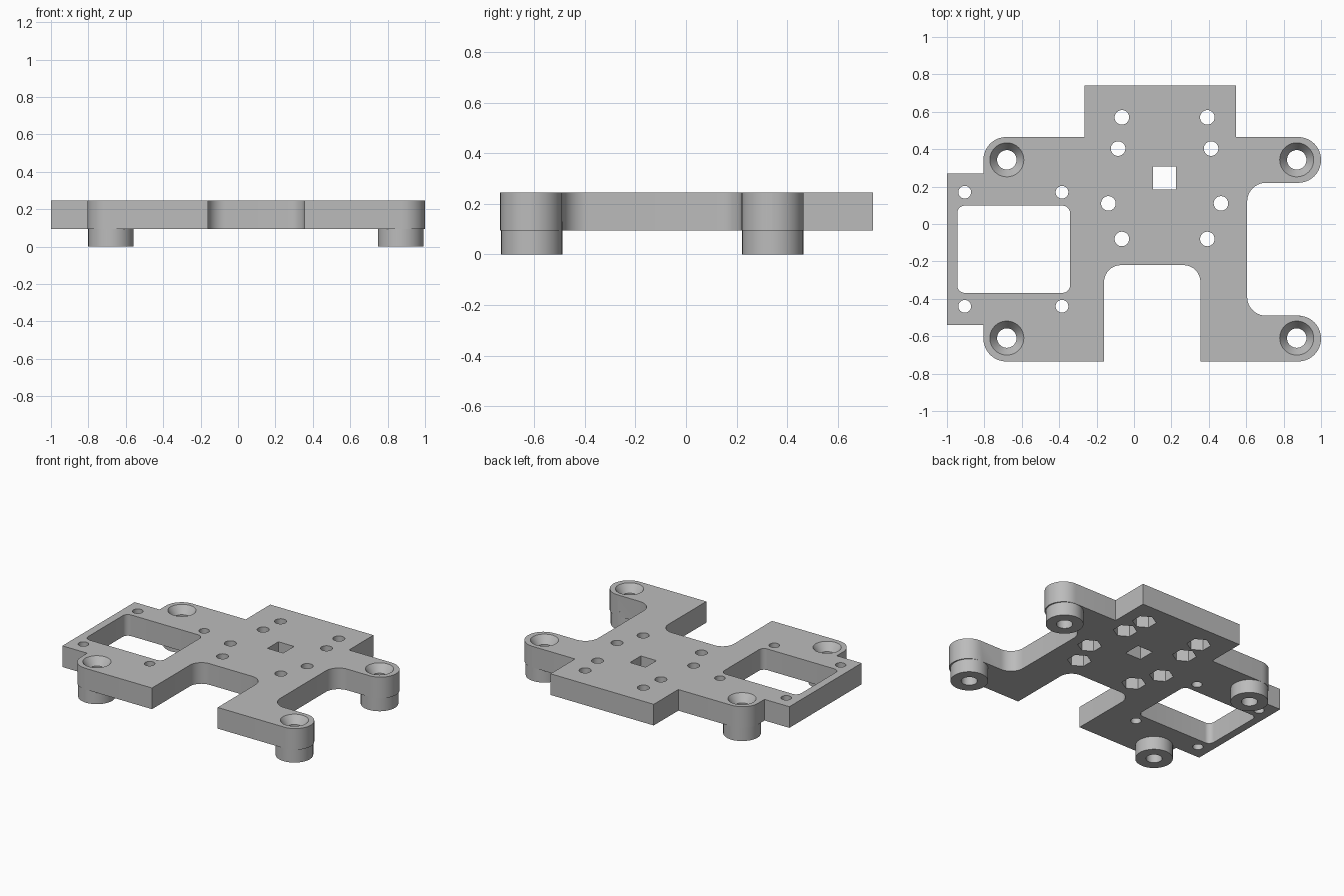
import bpy, bmesh, math
from mathutils import Vector

if "Cube" in bpy.data.objects:
    bpy.data.objects.remove(bpy.data.objects["Cube"], do_unlink=True)

GREY = bpy.data.materials.new("plain grey")
GREY.use_nodes = True
GREY.diffuse_color = (0.5, 0.5, 0.5, 1)
GREY.node_tree.nodes["Principled BSDF"].inputs["Base Color"].default_value = (0.5, 0.5, 0.5, 1)

BOTTOM, TOP = 0.095, 0.245


def fillet(points, steps=10):
    """Round each corner (x, y, radius) of a closed outline."""
    out = []
    for i, (x, y, r) in enumerate(points):
        p = Vector((x, y))
        if not r:
            out.append(p)
            continue
        a = (Vector(points[i - 1][:2]) - p).normalized()
        b = (Vector(points[(i + 1) % len(points)][:2]) - p).normalized()
        centre = p + (a + b) * r
        for s in range(steps + 1):
            t = s / steps * math.pi / 2
            out.append(centre - b * r * math.cos(t) - a * r * math.sin(t))
    return out


def prism(bm, outline, z0, z1):
    low = [bm.verts.new((p.x, p.y, z0)) for p in outline]
    high = [bm.verts.new((p.x, p.y, z1)) for p in outline]
    bm.faces.new(low[::-1])
    bm.faces.new(high)
    for i in range(len(low)):
        j = (i + 1) % len(low)
        bm.faces.new((low[i], low[j], high[j], high[i]))


def lathe(bm, x, y, profile, sides=40, turn=0.0):
    """Stack of rings (radius, z) closed at both ends."""
    rings = [[bm.verts.new((x + r * math.cos(turn + math.tau * k / sides),
                            y + r * math.sin(turn + math.tau * k / sides), z))
              for k in range(sides)] for r, z in profile]
    bm.faces.new(rings[0][::-1])
    bm.faces.new(rings[-1])
    for a, b in zip(rings, rings[1:]):
        for k in range(sides):
            j = (k + 1) % sides
            bm.faces.new((a[k], a[j], b[j], b[k]))


def finish(bm, name):
    bmesh.ops.recalc_face_normals(bm, faces=bm.faces[:])
    mesh = bpy.data.meshes.new(name)
    bm.to_mesh(mesh)
    bm.free()
    mesh.materials.append(GREY)
    ob = bpy.data.objects.new(name, mesh)
    bpy.context.scene.collection.objects.link(ob)
    return ob


def helper(bm, name):
    ob = finish(bm, name)
    ob.hide_render = True
    ob.hide_set(True)
    ob.display_type = 'WIRE'
    return ob


# Plate with rounded lobes and open bays
R = 0.122
bm = bmesh.new()
prism(bm, fillet([
    (-0.265, 0.74, 0), (-0.265, 0.465, 0), (-0.805, 0.465, R), (-0.805, 0.27, 0),
    (-1, 0.27, 0), (-1, -0.54, 0), (-0.805, -0.54, 0), (-0.805, -0.735, R),
    (-0.16, -0.735, 0), (-0.16, -0.22, 0.09), (0.355, -0.22, 0.09), (0.355, -0.735, 0),
    (1, -0.735, R), (1, -0.49, R), (0.605, -0.49, 0.1), (0.605, 0.22, 0.1),
    (1, 0.22, R), (1, 0.465, R), (0.545, 0.465, 0), (0.545, 0.74, 0)]), BOTTOM, TOP)
plate = finish(bm, "mounting_plate")

# Standoffs under the four lobes
corners = [(x, y) for x in (-0.68, 0.87) for y in (-0.61, 0.343)]
bm = bmesh.new()
for x, y in corners:
    lathe(bm, x, y, [(0.121, 0), (0.121, 0.13)])
standoffs = helper(bm, "standoffs")

# Cutters: countersunk holes, nut pockets, small holes, window, square slot
bm = bmesh.new()
for x, y in corners:
    lathe(bm, x, y, [(0.052, -0.1), (0.052, 0.19), (0.091, TOP), (0.091, 0.3)])
for x, y in [(-0.065, 0.57), (0.392, 0.57), (-0.085, 0.403), (0.412, 0.403),
             (-0.137, 0.11), (0.465, 0.11), (-0.065, -0.08), (0.392, -0.08)]:
    lathe(bm, x, y, [(0.039, 0.15), (0.039, 0.3)], 32)
for x in (-0.905, -0.385):
    for y in (-0.44, 0.17):
        lathe(bm, x, y, [(0.034, 0), (0.034, 0.3)], 32)
prism(bm, fillet([(-0.945, -0.368, 0.04), (-0.342, -0.368, 0.04),
                  (-0.342, 0.098, 0.04), (-0.945, 0.098, 0.04)]), 0, 0.3)
prism(bm, fillet([(0.102, 0.185, 0), (0.225, 0.185, 0),
                  (0.225, 0.307, 0), (0.102, 0.307, 0)]), 0, 0.3)
holes = helper(bm, "hole_cutter")

bm = bmesh.new()
for x, y in [(-0.065, 0.57), (0.392, 0.57), (-0.085, 0.403), (0.412, 0.403),
             (-0.137, 0.11), (0.465, 0.11), (-0.065, -0.08), (0.392, -0.08)]:
    lathe(bm, x, y, [(0.078, 0.05), (0.078, 0.175)], 6, math.pi / 6)
pockets = helper(bm, "nut_pocket_cutter")

for tool, mode in ((standoffs, 'UNION'), (holes, 'DIFFERENCE'), (pockets, 'DIFFERENCE')):
    mod = plate.modifiers.new(tool.name, 'BOOLEAN')
    mod.operation, mod.object, mod.solver = mode, tool, 'EXACT'

# Bake the cuts and drop the helpers
bpy.context.view_layer.objects.active = plate
plate.select_set(True)
for mod in list(plate.modifiers):
    bpy.ops.object.modifier_apply(modifier=mod.name)
for tool in (standoffs, holes, pockets):
    bpy.data.objects.remove(tool, do_unlink=True)
bpy.ops.object.shade_smooth_by_angle(angle=math.radians(30))
